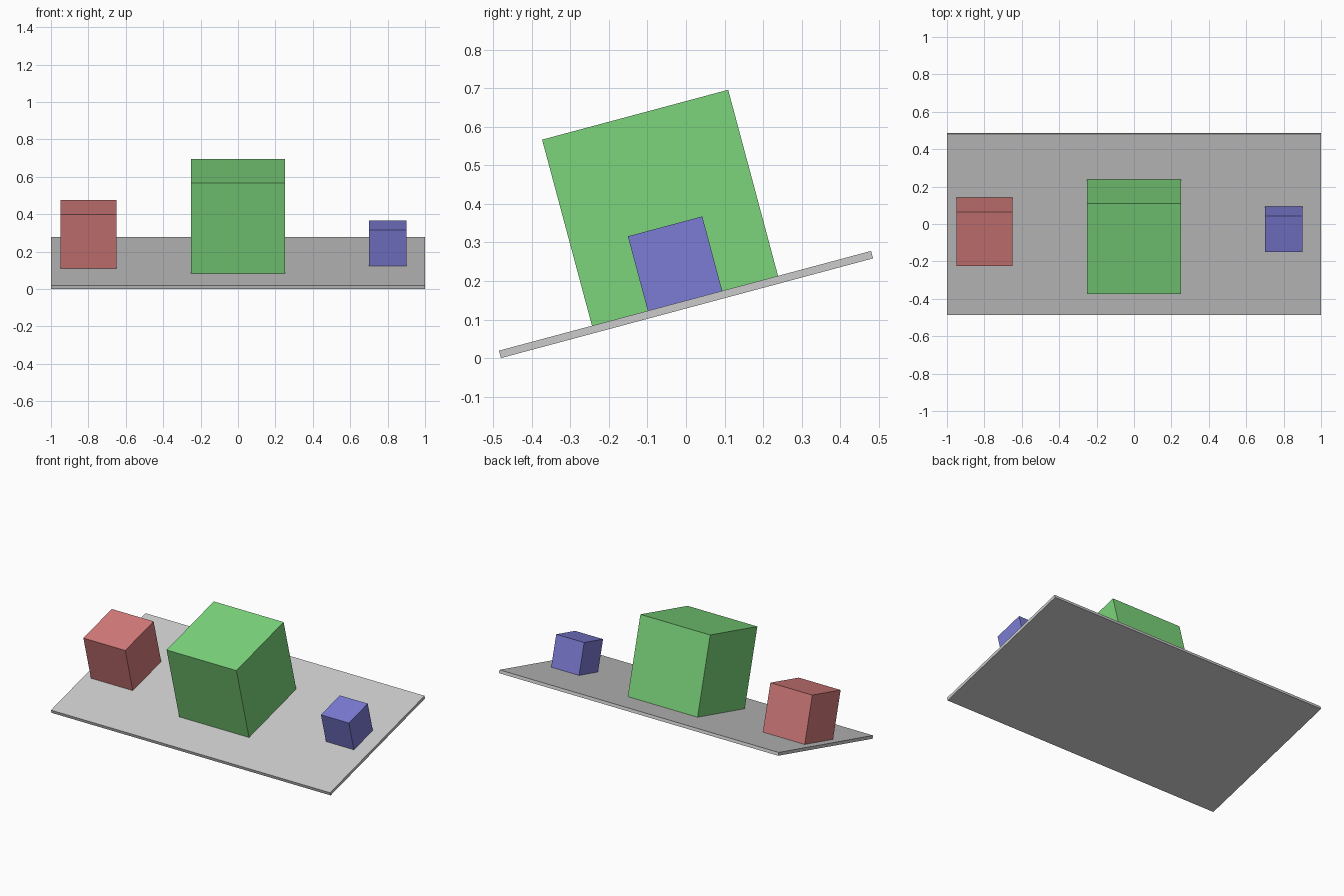
import bpy
from math import radians
from mathutils import Matrix, Vector

if "Cube" in bpy.data.objects:
    bpy.data.objects.remove(bpy.data.objects["Cube"])

LENGTH, WIDTH, THICK = 2.0, 1.0, 0.02
# Everything shares one tilted frame whose origin is the centre of the board
TILT = Matrix.Translation((0, 0, 0.139)) @ Matrix.Rotation(radians(15), 4, 'X')


def box(name, size, center, color=None):
    """Add a box in the tilted frame with an optional colour."""
    bpy.ops.mesh.primitive_cube_add(size=1)
    ob = bpy.context.object
    ob.name = name
    ob.data.transform(Matrix.Diagonal((*size, 1)))
    ob.matrix_world = TILT @ Matrix.Translation(Vector(center))
    if color:
        mat = bpy.data.materials.new(name + "_colour")
        mat.diffuse_color = (*color, 1)
        mat.use_nodes = True
        mat.node_tree.nodes["Principled BSDF"].inputs["Base Color"].default_value = mat.diffuse_color
        ob.data.materials.append(mat)
    return ob


# Tilted board
box("board", (LENGTH, WIDTH, THICK), (0, 0, 0))

# Cubes resting on the board
for name, x, s, color in (
    ("red_cube", -0.8, 0.3, (0.66, 0.2, 0.2)),
    ("green_cube", 0.0, 0.5, (0.2, 0.66, 0.2)),
    ("blue_cube", 0.8, 0.2, (0.2, 0.2, 0.66)),
):
    box(name, (s, s, s), (x, 0, THICK / 2 + s / 2), color)
